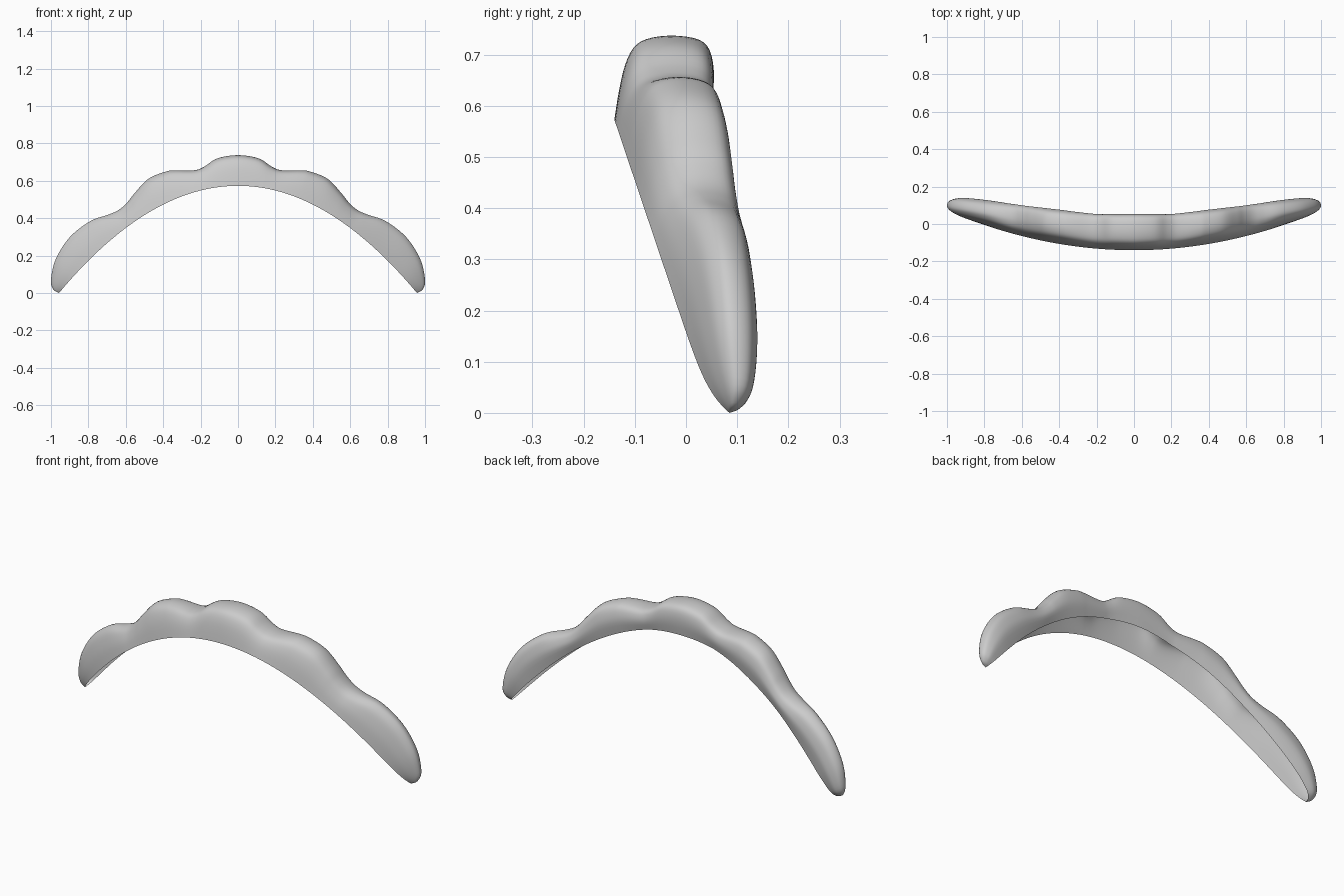
import bpy, bmesh
from mathutils import Vector

if "Cube" in bpy.data.objects:
    bpy.data.objects.remove(bpy.data.objects["Cube"])

# Stations along the right half: inner x, outer x, outer z, back y
STATIONS = [Vector(r) for r in (
    (0, 0, .737, .054), (.11, .11, .72, .053), (.18, .18, .676, .052),
    (.22, .235, .656, .055), (.31, .336, .656, .066), (.36, .39, .648, .073),
    (.44, .48, .61, .083), (.51, .55, .537, .091), (.555, .592, .485, .096),
    (.60, .635, .446, .102), (.645, .69, .42, .109), (.74, .79, .384, .124),
    (.82, .90, .298, .135), (.88, .975, .18, .139), (.93, 1.0, .07, .13),
    (.95, .988, .02, .108), (.957, .957, 0, .085))]

# Cross-sections (depth, height): boxy in the middle, rounder toward the ends
BOXY = [(0, 0), (.04, .35), (.09, .65), (.17, .86), (.3, .96), (.55, 1),
        (.82, .97), (.95, .87), (1, .65), (1, .35), (.98, 0)]
ROUND = [(0, 0), (.08, .35), (.17, .6), (.28, .82), (.4, .94), (.54, 1),
         (.72, .97), (.88, .86), (.97, .65), (1, .4), (.9, 0)]
SUB = 5


def catmull(p0, p1, p2, p3, t):
    return 0.5 * (2 * p1 + (p2 - p0) * t + (2 * p0 - 5 * p1 + 4 * p2 - p3) * t * t
                  + (3 * p1 - p0 - 3 * p2 + p3) * t ** 3)


def resample(points, first, last, sub):
    pts = [first] + points + [last]
    out = [catmull(*pts[i:i + 4], k / sub)
           for i in range(len(points) - 1) for k in range(sub)]
    return out + [points[-1]]


def section(row):
    xin, xout, zout, yback = row
    s = min(1, (xin / .957) ** 2)
    zin = .573 * (1 - s)
    yfront = -.14 + .225 * s - .032 * s * (1 - s ** 14)
    blend = min(1, .2 + xin)
    prof = [Vector(a).lerp(Vector(b), blend) for a, b in zip(BOXY, ROUND)]
    prof = resample(prof, 2 * prof[0] - prof[1], 2 * prof[-1] - prof[-2], 3)
    return [Vector((xin + (xout - xin) * h,
                    yfront + (yback - yfront) * u,
                    zin + (zout - zin) * h + .01 * u * (1 - h) * (1 - s)))
            for u, h in prof]


# Right half of the scalloped arch: a thin shell, open underneath
mirrored = STATIONS[1].copy()
mirrored[0] *= -1
mirrored[1] *= -1
rows = resample(STATIONS, mirrored, 2 * STATIONS[-1] - STATIONS[-2], SUB)
bm = bmesh.new()
rings = [[bm.verts.new(p) for p in section(r)] for r in rows]
for v in rings[0]:
    v.co.x = 0
for a, b in zip(rings, rings[1:]):
    for j in range(len(a) - 1):
        bm.faces.new((a[j], b[j], b[j + 1], a[j + 1]))
bmesh.ops.remove_doubles(bm, verts=bm.verts[:], dist=1e-5)
# Mirror to the left half
geom = bm.verts[:] + bm.edges[:] + bm.faces[:]
bmesh.ops.mirror(bm, geom=geom, axis='X', merge_dist=1e-4)
bmesh.ops.recalc_face_normals(bm, faces=bm.faces[:])

mesh = bpy.data.meshes.new("scalloped_arch")
bm.to_mesh(mesh)
bm.free()
arch = bpy.data.objects.new("scalloped_arch", mesh)
bpy.context.collection.objects.link(arch)
bpy.context.view_layer.objects.active = arch
arch.select_set(True)
bpy.ops.object.shade_smooth_by_angle(angle=0.9)
